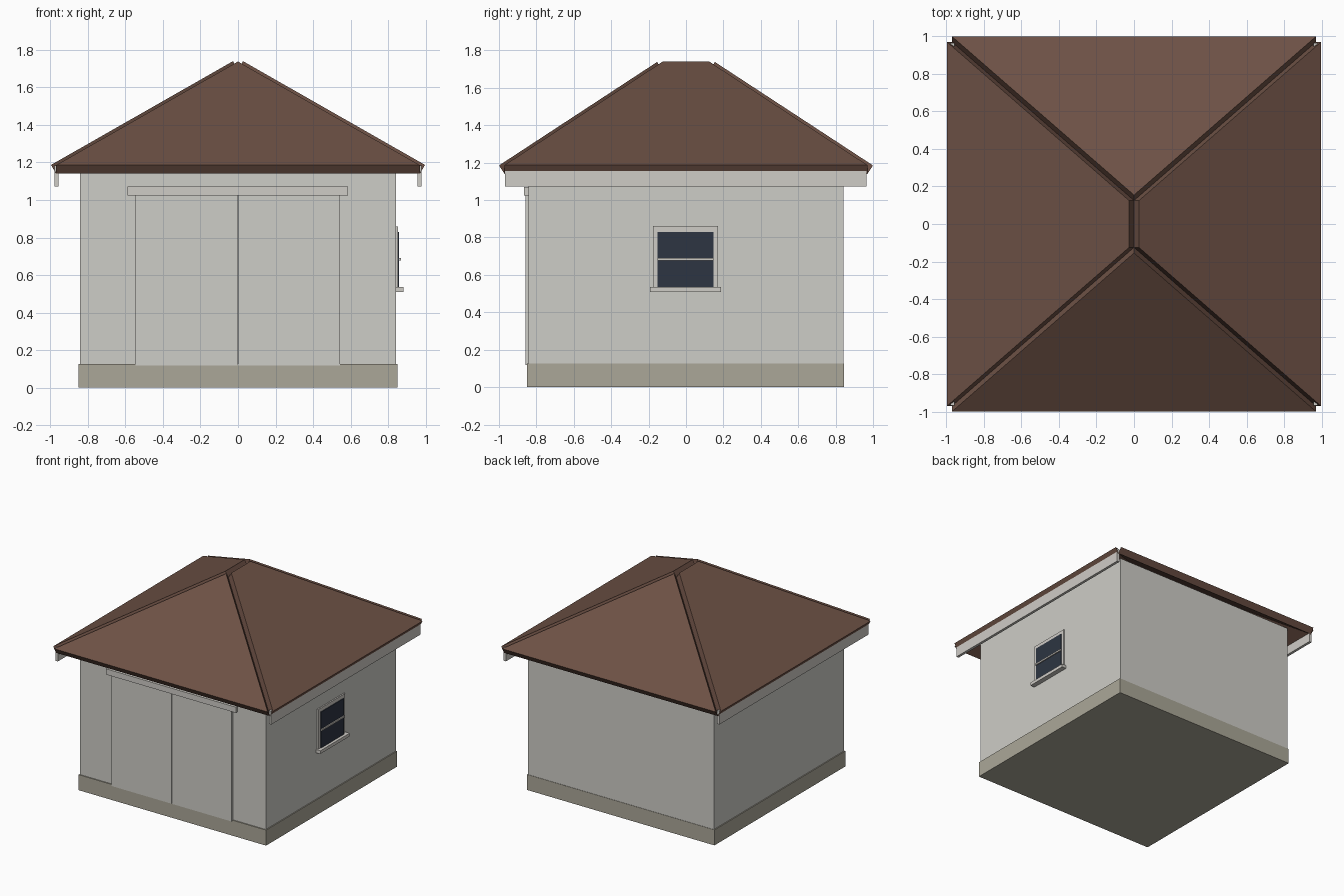
import bpy, bmesh
from mathutils import Vector

cube = bpy.data.objects.get("Cube")
if cube:
    bpy.data.objects.remove(cube, do_unlink=True)


def material(name, hex_code):
    """Flat material from an sRGB hex colour, stored as linear values."""
    srgb = [int(hex_code[i:i + 2], 16) / 255 for i in (0, 2, 4)]
    colour = [((c + 0.055) / 1.055) ** 2.4 for c in srgb] + [1]
    m = bpy.data.materials.new(name)
    m.use_nodes = True
    m.diffuse_color = colour
    m.node_tree.nodes["Principled BSDF"].inputs["Base Color"].default_value = colour
    return m


wall_mat = material("off white wall", "CECDC7")
trim_mat = material("off white trim", "CFCCC6")
stone_mat = material("beige plinth", "ABA798")
roof_mat = material("brown roof", "6D5145")
glass_mat = material("dark glass", "2D3542")


def add_object(name, bm, mat):
    bmesh.ops.recalc_face_normals(bm, faces=bm.faces)
    mesh = bpy.data.meshes.new(name)
    bm.to_mesh(mesh)
    bm.free()
    mesh.materials.append(mat)
    obj = bpy.data.objects.new(name, mesh)
    bpy.context.collection.objects.link(obj)
    return obj


def box(name, x, y, z, mat):
    """Box from (min, max) ranges on each axis."""
    bm = bmesh.new()
    bmesh.ops.create_cube(bm, size=1)
    for v in bm.verts:
        v.co = [r[0] if c < 0 else r[1] for c, r in zip(v.co, (x, y, z))]
    return add_object(name, bm, mat)


def roof_slab(name, corners, thickness):
    """Flat panel raised along its normal, leaving open grooves at the hips."""
    bm = bmesh.new()
    face = bm.faces.new([bm.verts.new(c) for c in corners])
    face.normal_update()
    normal = face.normal if face.normal.z > 0 else -face.normal
    offset = Vector(normal) * thickness
    top = bmesh.ops.extrude_face_region(bm, geom=[face], use_keep_orig=True)
    for item in top["geom"]:
        if isinstance(item, bmesh.types.BMVert):
            item.co += offset
    return add_object(name, bm, roof_mat)


# Plinth and walls
box("plinth", (-0.85, 0.85), (-0.85, 0.845), (0, 0.127), stone_mat)
box("walls", (-0.842, 0.842), (-0.842, 0.842), (0.127, 1.2), wall_mat)

# Hipped roof: four separate panels around a short ridge
EAVE, EAVE_Z, RIDGE, RIDGE_Z, THICK = 0.97, 1.14, 0.125, 1.693, 0.054
for s, side, end in ((-1, "right", "front"), (1, "left", "back")):
    roof_slab(side + "_roof_panel",
              [(s * EAVE, -EAVE, EAVE_Z), (s * EAVE, EAVE, EAVE_Z),
               (0, RIDGE, RIDGE_Z), (0, -RIDGE, RIDGE_Z)], THICK)
    roof_slab(end + "_roof_panel",
              [(-EAVE, s * EAVE, EAVE_Z), (EAVE, s * EAVE, EAVE_Z),
               (0, s * RIDGE, RIDGE_Z)], THICK)
    # Fascia board under each side eave
    box(side + "_fascia", sorted((s * 0.957, s * 0.979)), (-0.968, 0.965),
        (1.072, 1.183), trim_mat)

# Double door with a header board
box("right_door", (-0.547, -0.003), (-0.857, -0.835), (0.118, 1.025), wall_mat)
box("left_door", (0.001, 0.543), (-0.857, -0.835), (0.118, 1.025), wall_mat)
box("door_header", (-0.59, 0.586), (-0.866, -0.835), (1.024, 1.071), trim_mat)

# Window on the left wall: frame bars, glass, middle bar and sill
WALL = 0.835
box("window_frame_front", (WALL, 0.853), (-0.177, -0.152), (0.53, 0.86), trim_mat)
box("window_frame_back", (WALL, 0.853), (0.146, 0.171), (0.53, 0.86), trim_mat)
box("window_frame_top", (WALL, 0.853), (-0.152, 0.146), (0.83, 0.86), trim_mat)
box("window_glass", (0.851, 0.859), (-0.152, 0.146), (0.53, 0.83), glass_mat)
box("window_bar", (0.851, 0.868), (-0.152, 0.146), (0.678, 0.691), trim_mat)
box("window_sill", (WALL, 0.882), (-0.193, 0.187), (0.509, 0.535), trim_mat)
